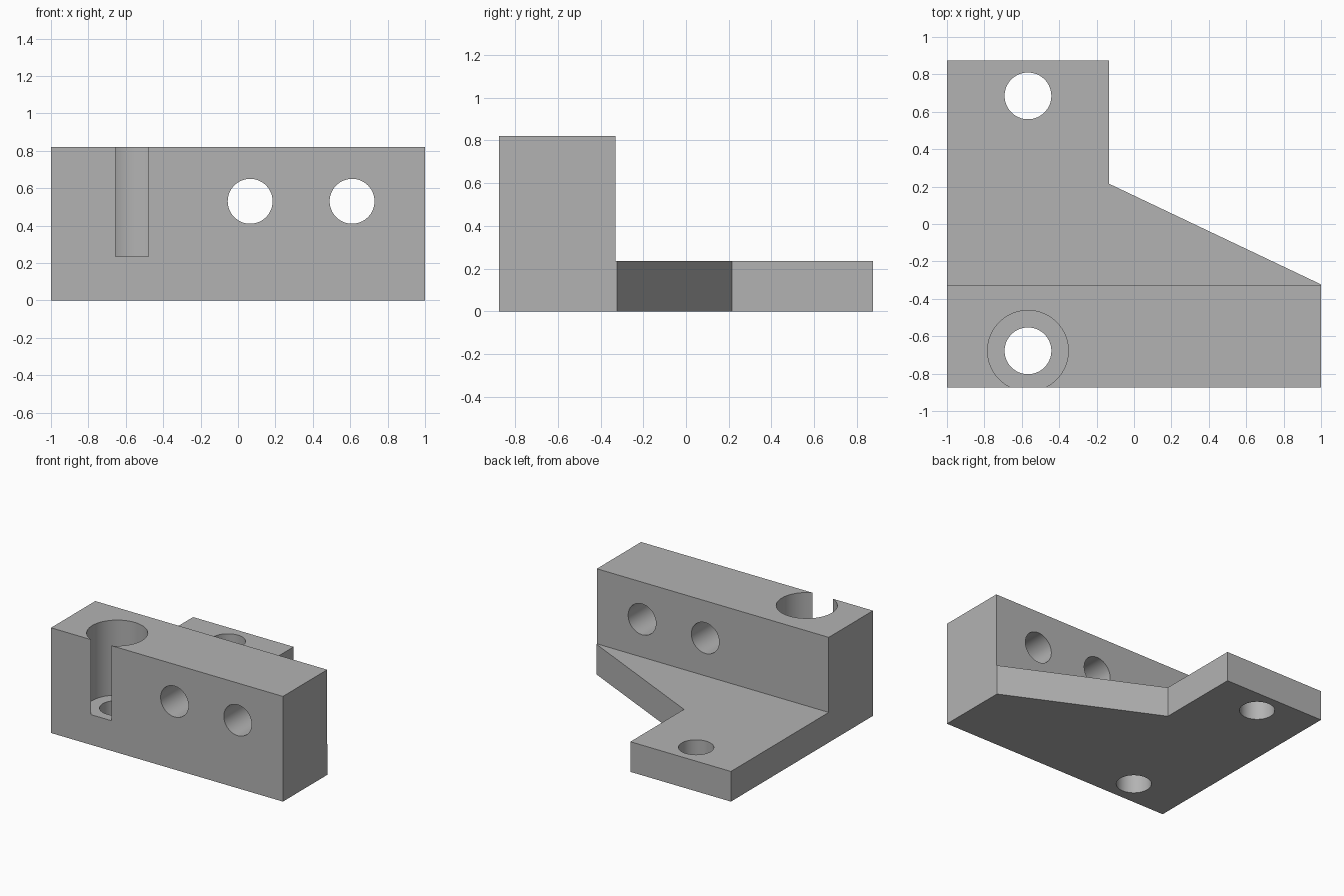
import bpy
import bmesh
import math
from mathutils import Vector

cube = bpy.data.objects.get("Cube")
if cube:
    bpy.data.objects.remove(cube, do_unlink=True)

grey = bpy.data.materials.new("machined_grey")
grey.use_nodes = True
colour = (0.45, 0.45, 0.45, 1)
grey.diffuse_color = colour
grey.node_tree.nodes["Principled BSDF"].inputs["Base Color"].default_value = colour


def prism(name, outline, direction):
    """Extrude a closed outline of 3D points along a direction."""
    bm = bmesh.new()
    face = bm.faces.new([bm.verts.new(p) for p in outline])
    grown = bmesh.ops.extrude_face_region(bm, geom=[face], use_keep_orig=True)
    moved = [v for v in grown["geom"] if isinstance(v, bmesh.types.BMVert)]
    bmesh.ops.translate(bm, verts=moved, vec=Vector(direction))
    bmesh.ops.recalc_face_normals(bm, faces=bm.faces)
    mesh = bpy.data.meshes.new(name)
    bm.to_mesh(mesh)
    bm.free()
    mesh.materials.append(grey)
    obj = bpy.data.objects.new(name, mesh)
    bpy.context.collection.objects.link(obj)
    return obj


def cylinder(name, start, radius, direction, sides=64):
    """Round cutter running from start along a direction."""
    start, direction = Vector(start), Vector(direction)
    turn = direction.to_track_quat("Z", "Y")
    angles = [2 * math.pi * i / sides for i in range(sides)]
    ring = [start + turn @ Vector((radius * math.cos(a), radius * math.sin(a), 0)) for a in angles]
    return prism(name, ring, direction)


front, back, step = -0.875, 0.875, -0.33
plate_top, block_top = 0.235, 0.82
hole_x, bolt_y = -0.567, -0.678

# Angle bracket: tall front block with a low rear plate
profile = [(front, 0), (back, 0), (back, plate_top), (step, plate_top),
           (step, block_top), (front, block_top)]
bracket = prism("angle_bracket", [(-1, y, z) for y, z in profile], (2, 0, 0))

# Sloped corner cut from the rear plate
inner_x, inner_y, end_y = -0.133, 0.215, -0.323
slope = (end_y - inner_y) / (1 - inner_x)
corner = [(inner_x, inner_y), (1.1, end_y + 0.1 * slope), (1.1, 1), (inner_x, 1)]
cutters = [prism("corner_cutter", [(x, y, -0.1) for x, y in corner], (0, 0, 0.6))]

# Vertical bolt holes
for y in (bolt_y, 0.685):
    cutters.append(cylinder("bolt_hole_cutter", (hole_x, y, -0.1), 0.125, (0, 0, 0.6)))

# Counterbore that breaks through the front face as a slot
cutters.append(cylinder("counterbore_cutter", (hole_x, bolt_y, plate_top), 0.216, (0, 0, 1)))

# Cross holes through the front block
for x in (0.065, 0.61):
    cutters.append(cylinder("cross_hole_cutter", (x, -1, 0.53), 0.12, (0, 0.9, 0)))

bpy.ops.object.select_all(action="DESELECT")
bpy.context.view_layer.objects.active = bracket
bracket.select_set(True)
for cutter in cutters:
    cutter.hide_render = True
    cut = bracket.modifiers.new(cutter.name, "BOOLEAN")
    cut.operation = "DIFFERENCE"
    cut.solver = "EXACT"
    cut.object = cutter
    bpy.ops.object.modifier_apply(modifier=cut.name)
    bpy.data.objects.remove(cutter, do_unlink=True)

bpy.ops.object.shade_smooth_by_angle(angle=math.radians(30))
